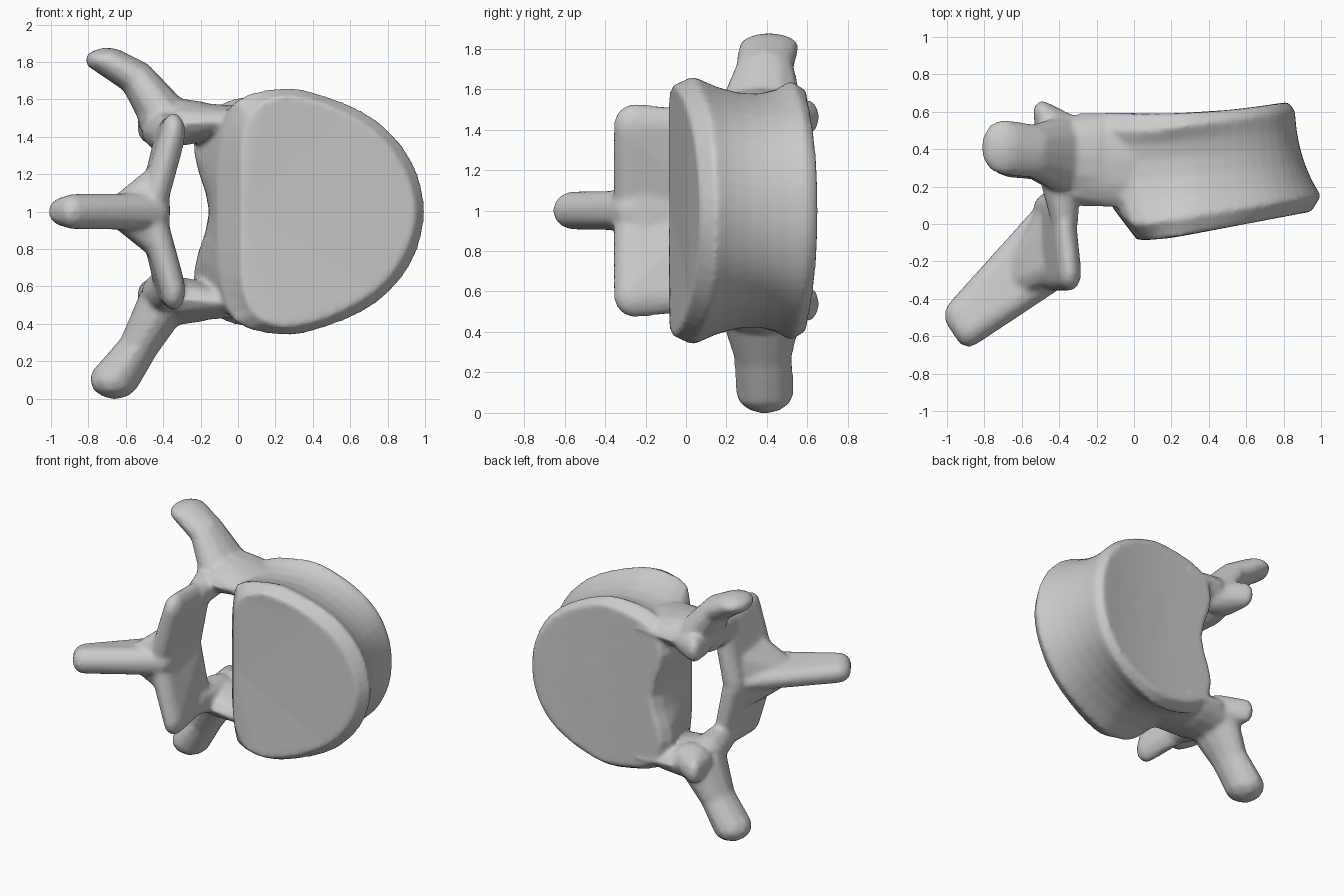
import bpy
import bmesh
from mathutils import Vector

cube = bpy.data.objects.get("Cube")
if cube:
    bpy.data.objects.remove(cube, do_unlink=True)

MID = 1.0  # height of the symmetry plane
bone = bpy.data.materials.new("bone_grey")
bone.use_nodes = True
colour = (0.6, 0.6, 0.6, 1)
bone.diffuse_color = colour
bone.node_tree.nodes["Principled BSDF"].inputs["Base Color"].default_value = colour
bm = bmesh.new()


def limb(nodes, side=1):
    """Chain of convex links between ellipsoids (x, y, height, rx, ry, rz)."""
    for pair in zip(nodes, nodes[1:]):
        hull(pair, side)


def hull(nodes, side=1):
    """Convex hull around several ellipsoids."""
    part = bmesh.new()
    for x, y, h, rx, ry, rz in nodes:
        ball = bmesh.ops.create_icosphere(part, subdivisions=2, radius=1)["verts"]
        for v in ball:
            v.co = Vector((x + v.co.x * rx, y + v.co.y * ry, MID + side * (h + v.co.z * rz)))
    points = [v.co.copy() for v in part.verts]
    part.free()
    verts = [bm.verts.new(p) for p in points]
    bmesh.ops.convex_hull(bm, input=verts)
    loose = [v for v in verts if v.is_valid and not v.link_faces]
    bmesh.ops.delete(bm, geom=loose, context="VERTS")


def loft(rings):
    """Skin closed rings and cap both ends."""
    loops = [[bm.verts.new(p) for p in ring] for ring in rings]
    n = len(loops[0])
    for a, b in zip(loops, loops[1:]):
        for i in range(n):
            j = (i + 1) % n
            bm.faces.new((a[i], a[j], b[j], b[i]))
    bm.faces.new(loops[0][::-1])
    bm.faces.new(loops[-1])


def ring(half, depth):
    """Mirror a half outline, round it with a spline; depth gives y from x."""
    full = [Vector(p) for p in half + [(x, -h) for x, h in half[-2:0:-1]]]
    n = len(full)
    points = []
    for i in range(n):
        a, b, c, d = (full[(i + k) % n] for k in (-1, 0, 1, 2))
        for t in (0, 1 / 3, 2 / 3):
            p = b + (c - a) * (t / 2) + (a * 2 - b * 5 + c * 4 - d) * (t * t / 2) \
                + (b * 3 - a - c * 3 + d) * (t ** 3 / 2)
            points.append(Vector((p.x, depth(p.x), MID + p.y)))
    return points


def shrink(half, s):
    return [(.35 + (x - .35) * s, h * s) for x, h in half]


# Vertebral body: front face, front rim, waist, back rim, back face
face = [(.02, 0), (.02, .36), (.07, .52), (.2, .61), (.38, .6), (.6, .51), (.78, .38), (.9, .2), (.95, 0)]
rim = [(-.11, 0), (-.1, .34), (-.01, .59), (.22, .66), (.4, .64), (.66, .54), (.83, .41), (.95, .23), (1.0, 0)]
waist = [(-.15, 0), (-.18, .26), (-.1, .52), (.2, .575), (.4, .555), (.62, .47), (.78, .34), (.87, .18), (.9, 0)]
back = [(-.15, 0), (-.24, .34), (-.13, .56), (.2, .64), (.42, .595), (.62, .49), (.76, .35), (.84, .17), (.86, 0)]
front_ring = ring(rim, lambda x: -.01 + .16 * x + max(0, -x))
waist_ring = ring(waist, lambda x: .29 + .08 * x)
back_ring = ring(back, lambda x: .5 + .14 * max(0, x - .1))
sides = [[f * ((1 - t) * (1 - 2 * t)) + w * (4 * t * (1 - t)) + b * (t * (2 * t - 1))
          for f, w, b in zip(front_ring, waist_ring, back_ring)]
         for t in (0, .2, .4, .6, .8, 1)]
loft([ring(face, lambda x: -.085 + .19 * max(0, x - .15))] + sides
     + [ring(shrink(back, s), lambda x: .59 + .12 * max(0, x - .1) ** 2) for s in (.93, .6, .3)])

for side in (1, -1):
    # Pedicle joining the body to the arch, with a flared root
    hull([(.0, .34, .49, .1, .26, .075), (-.3, .345, .47, .1, .25, .12)], side)
    hull([(-.2, .36, .49, .1, .23, .1), (-.42, .37, .5, .12, .2, .12)], side)
    # Transverse process, longer on the lower side
    if side > 0:
        path = [(-.39, .37, .51, .14, .21, .12), (-.535, .39, .71, .1, .145, .095), (-.7, .41, .81, .12, .15, .068)]
    else:
        path = [(-.4, .37, .49, .14, .21, .12), (-.53, .38, .72, .11, .145, .09), (-.66, .39, .9, .135, .145, .105)]
    limb(path, side)
    # Articular knob at the back
    limb([(-.38, .46, .45, .15, .13, .12), (-.49, .6, .46, .05, .06, .09)], side)
    # Lamina plate and its lower facet
    hull([(-.345, -.26, .42, .065, .1, .11), (-.38, .08, .4, .065, .1, .1),
          (-.46, -.26, .02, .08, .1, .06), (-.46, .08, .02, .08, .09, .06)], side)
    # Bridge from lamina to pedicle
    limb([(-.37, .03, .4, .075, .1, .1), (-.4, .32, .44, .12, .17, .12)], side)

# Spinous process, with a wide webbed root
hull([(-.45, .09, 0, .05, .07, .06), (-.42, -.26, 0, .06, .1, .1),
      (-.93, -.49, 0, .085, .1, .08), (-.885, -.565, 0, .08, .095, .095)])
hull([(-.45, .04, 0, .07, .1, .24), (-.43, -.22, 0, .07, .13, .27), (-.63, -.26, 0, .06, .14, .1)])

bmesh.ops.recalc_face_normals(bm, faces=bm.faces)
mesh = bpy.data.meshes.new("vertebra")
bm.to_mesh(mesh)
bm.free()
mesh.materials.append(bone)
vertebra = bpy.data.objects.new("vertebra", mesh)
bpy.context.collection.objects.link(vertebra)

# Fuse the parts into one softened bone surface
remesh = vertebra.modifiers.new("fuse", "REMESH")
remesh.mode = "VOXEL"
remesh.voxel_size = 0.016
remesh.use_smooth_shade = True
soften = vertebra.modifiers.new("soften", "SMOOTH")
soften.factor = 0.5
soften.iterations = 6
